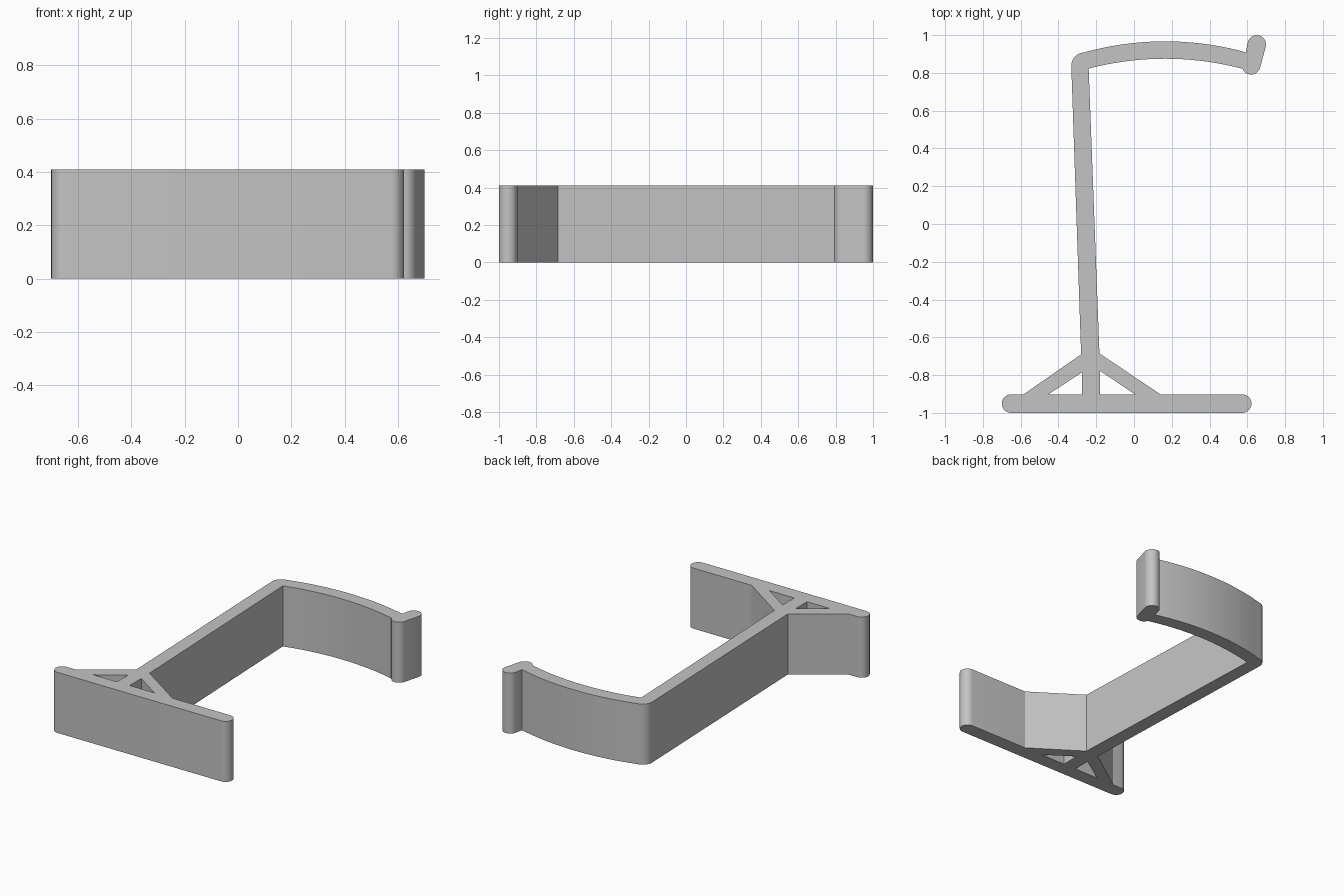
import bpy, bmesh
from math import sin, cos, radians, sqrt

if "Cube" in bpy.data.objects:
    bpy.data.objects.remove(bpy.data.objects["Cube"], do_unlink=True)

HEIGHT = 0.41
END_R = 0.049        # rounded ends of the bars
ARM_R = 1.6          # gentle bow of the arm
ARM_X = 0.165        # middle of the bow


def arc(x, y, r, start, end, steps=14):
    """Points on a circle from one angle to another."""
    angles = [radians(start + (end - start) * i / steps) for i in range(steps + 1)]
    return [(x + r * cos(a), y + r * sin(a)) for a in angles]


def bow(x0, x1, top, steps=18):
    """Shallow arc whose highest point is at ARM_X, top."""
    xs = [x0 + (x1 - x0) * i / steps for i in range(steps + 1)]
    return [(x, top - ARM_R + sqrt(ARM_R ** 2 - (x - ARM_X) ** 2)) for x in xs]


# Outer profile, counter-clockwise
outline = (
    arc(0.573, -0.951, END_R, -90, 90)            # right end of base bar
    + [(0.14, -0.902), (-0.183, -0.685)]          # right brace, up to the stem
    + bow(-0.24, 0.572, 0.875)                    # inside of arm
    + arc(0.62, 0.84, END_R, 200, 345)            # lower end of hook
    + arc(0.65, 0.951, END_R, -15, 165)           # upper end of hook
    + bow(0.592, -0.265, 0.967)                   # outside of arm
    + arc(-0.262, 0.838, 0.07, 105, 180, 8)       # rounded elbow
    + [(-0.28, -0.69), (-0.585, -0.902)]          # stem, then left brace
    + arc(-0.651, -0.951, END_R, 90, 270)         # left end of base bar
)

# Triangular openings between braces, stem and base bar
left_opening = [(-0.275, -0.785), (-0.275, -0.902), (-0.453, -0.902)]
right_opening = [(-0.18, -0.777), (-0.18, -0.902), (0.005, -0.902)]

# Fill the profile and extrude it to height
bm = bmesh.new()
for loop in (outline, left_opening, right_opening):
    verts = [bm.verts.new((x, y, 0)) for x, y in loop]
    for i, v in enumerate(verts):
        bm.edges.new((verts[i - 1], v))
bmesh.ops.triangle_fill(bm, edges=bm.edges[:], use_beauty=True, normal=(0, 0, 1))
solid = bmesh.ops.extrude_face_region(bm, geom=bm.faces[:], use_keep_orig=True)
top = [g for g in solid["geom"] if isinstance(g, bmesh.types.BMVert)]
bmesh.ops.translate(bm, verts=top, vec=(0, 0, HEIGHT))
bmesh.ops.recalc_face_normals(bm, faces=bm.faces[:])

mesh = bpy.data.meshes.new("hook_bracket")
bm.to_mesh(mesh)
bm.free()
bracket = bpy.data.objects.new("hook_bracket", mesh)
bpy.context.collection.objects.link(bracket)

# Plain grey
grey = bpy.data.materials.new("plain_grey")
grey.use_nodes = True
colour = (0.55, 0.55, 0.55, 1)
grey.diffuse_color = colour
grey.node_tree.nodes["Principled BSDF"].inputs["Base Color"].default_value = colour
mesh.materials.append(grey)

# Smooth the rounded ends, keep the corners crisp
bpy.ops.object.select_all(action="DESELECT")
bracket.select_set(True)
bpy.context.view_layer.objects.active = bracket
bpy.ops.object.shade_smooth_by_angle(angle=radians(25))
